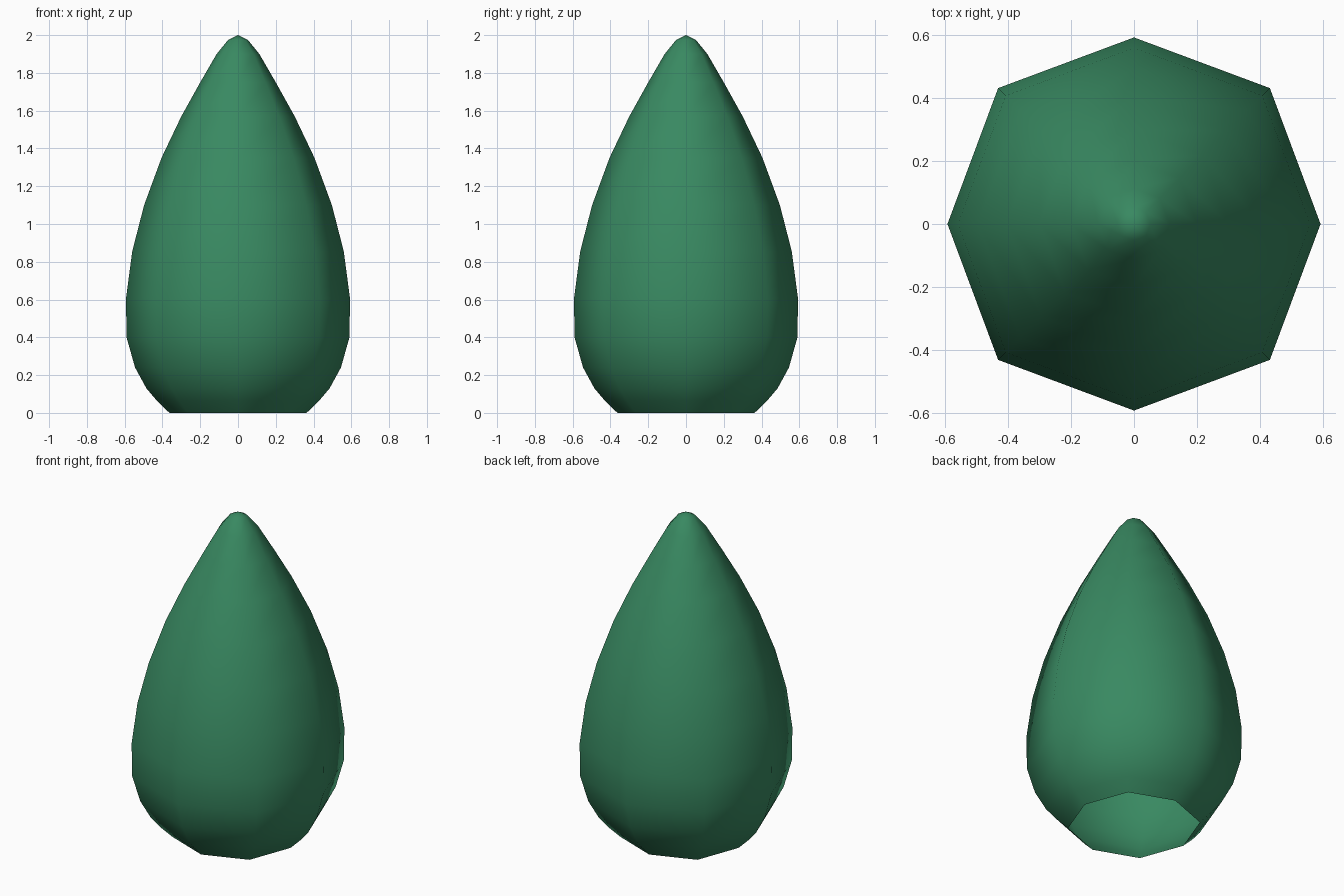
import bpy, bmesh, math

if "Cube" in bpy.data.objects:
    bpy.data.objects.remove(bpy.data.objects["Cube"])

# Profile (radius, height) of the teardrop tree crown, base to just below tip
PROFILE = [(0.363, 0.0), (0.43, 0.065), (0.485, 0.13), (0.545, 0.24),
           (0.59, 0.40), (0.593, 0.605), (0.56, 0.855), (0.497, 1.10),
           (0.405, 1.35), (0.30, 1.57), (0.20, 1.75), (0.113, 1.90),
           (0.052, 1.975)]
TIP = 2.0
SIDES = 8
DIAGONAL = 1.03  # diagonal corners sit slightly further out

bm = bmesh.new()


def ring(radius, z):
    verts = []
    for i in range(SIDES):
        r = radius * (DIAGONAL if i % 2 else 1.0)
        a = 2 * math.pi * i / SIDES
        verts.append(bm.verts.new((r * math.cos(a), r * math.sin(a), z)))
    return verts


# Side walls, left open underneath
rings = [ring(r, z) for r, z in PROFILE]
for low, high in zip(rings, rings[1:]):
    for i in range(SIDES):
        j = (i + 1) % SIDES
        bm.faces.new((low[i], low[j], high[j], high[i]))

# Rounded tip
tip = bm.verts.new((0, 0, TIP))
for i in range(SIDES):
    bm.faces.new((rings[-1][i], rings[-1][(i + 1) % SIDES], tip))

for face in bm.faces:
    face.smooth = True

mesh = bpy.data.meshes.new("tree_crown")
bm.to_mesh(mesh)
bm.free()
crown = bpy.data.objects.new("tree_crown", mesh)
bpy.context.collection.objects.link(crown)

# Green foliage colour
green = bpy.data.materials.new("foliage_green")
green.diffuse_color = (0.04, 0.25, 0.12, 1.0)
green.use_nodes = True
green.node_tree.nodes["Principled BSDF"].inputs["Base Color"].default_value = green.diffuse_color
mesh.materials.append(green)
